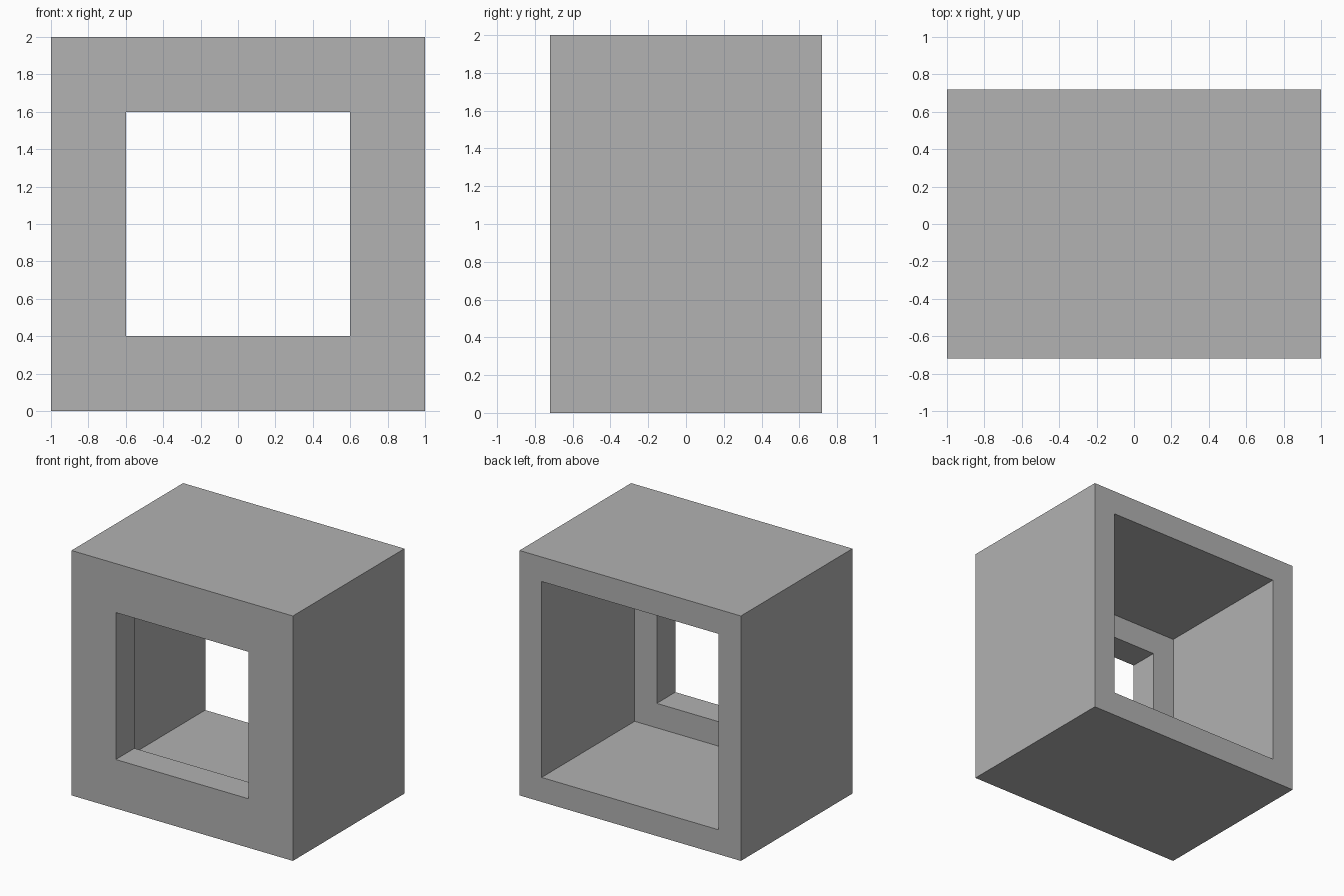
import bpy
import bmesh

cube = bpy.data.objects.get("Cube")
if cube:
    bpy.data.objects.remove(cube, do_unlink=True)

# Single plain grey
grey = bpy.data.materials.new("plain_grey")
grey.use_nodes = True
colour = (0.445, 0.445, 0.445, 1)
grey.diffuse_color = colour
grey.node_tree.nodes["Principled BSDF"].inputs["Base Color"].default_value = colour

HALF_DEPTH = 0.72
LIP_BACK = -0.48
CENTRE_Z = 1.0

# Wall cross-section as (half width, y), swept around the square opening
profile = [
    (1.0, -HALF_DEPTH),   # outer front edge
    (1.0, HALF_DEPTH),    # outer back edge
    (0.8, HALF_DEPTH),    # back opening
    (0.8, LIP_BACK),      # inside corner behind the front lip
    (0.6, LIP_BACK),      # lip inner edge
    (0.6, -HALF_DEPTH),   # front opening
]
corners = [(-1, -1), (1, -1), (1, 1), (-1, 1)]

bm = bmesh.new()
rings = [[bm.verts.new((sx * r, y, CENTRE_Z + sz * r)) for sx, sz in corners]
         for r, y in profile]

# Join each square ring to the next, closing the section
for i, ring in enumerate(rings):
    following = rings[(i + 1) % len(rings)]
    for j in range(4):
        k = (j + 1) % 4
        bm.faces.new((ring[j], ring[k], following[k], following[j]))
bmesh.ops.recalc_face_normals(bm, faces=bm.faces)

mesh = bpy.data.meshes.new("open_box_frame")
bm.to_mesh(mesh)
bm.free()
mesh.materials.append(grey)
frame = bpy.data.objects.new("open_box_frame", mesh)
bpy.context.collection.objects.link(frame)
